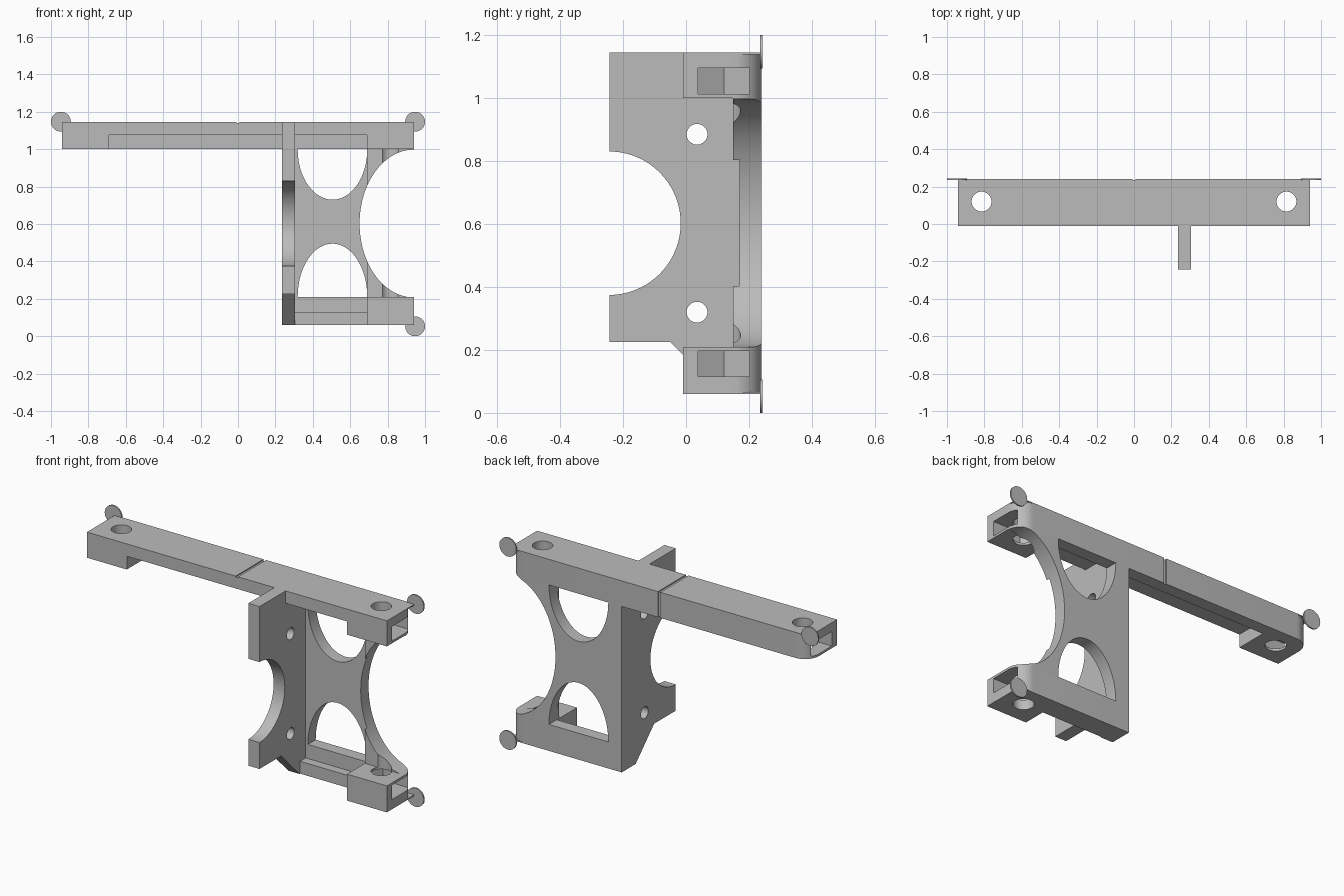
import bpy
import bmesh
from math import cos, sin, pi, radians
from mathutils import Vector

if "Cube" in bpy.data.objects:
    bpy.data.objects.remove(bpy.data.objects["Cube"], do_unlink=True)

grey = bpy.data.materials.new("plain grey")
grey.use_nodes = True
grey.diffuse_color = (0.5, 0.5, 0.5, 1)
grey.node_tree.nodes["Principled BSDF"].inputs["Base Color"].default_value = (0.5, 0.5, 0.5, 1)

# Overall levels
END, FRONT, BACK = 0.94, -0.01, 0.24
TOP, BEAM_LOW, ARM_TOP, BOTTOM = 1.145, 1.0, 0.21, 0.06
MID = (TOP + BOTTOM) / 2
BLOCK, HOLE_X, HOLE_Y = 0.69, 0.815, 0.12
SKIN = 0.006


def prism(name, points, axis, lo, hi):
    """Extrude a 2D outline along an axis; outline uses the other two axes in order."""
    bm = bmesh.new()
    k = "xyz".index(axis)

    def place(p, depth):
        c = list(p)
        c.insert(k, depth)
        return bm.verts.new(Vector(c))

    a = [place(p, lo) for p in points]
    b = [place(p, hi) for p in points]
    bm.faces.new(a)
    bm.faces.new(b)
    for i in range(len(a)):
        j = (i + 1) % len(a)
        bm.faces.new((a[i], a[j], b[j], b[i]))
    bmesh.ops.recalc_face_normals(bm, faces=bm.faces)
    mesh = bpy.data.meshes.new(name)
    bm.to_mesh(mesh)
    bm.free()
    obj = bpy.data.objects.new(name, mesh)
    bpy.context.collection.objects.link(obj)
    mesh.materials.append(grey)
    return obj


def rect(x0, x1, y0, y1):
    return [(x0, y0), (x1, y0), (x1, y1), (x0, y1)]


def box(name, x0, x1, y0, y1, z0, z1):
    return prism(name, rect(x0, x1, y0, y1), "z", z0, z1)


def ellipse(cx, cy, rx, ry, n=64):
    return [(cx + rx * cos(2 * pi * i / n), cy + ry * sin(2 * pi * i / n)) for i in range(n)]


def rounded_plan(x0, x1, y0, round_left=False, r=0.088, n=12):
    """Plan outline whose back corners are rounded at the free ends."""
    arc = [(r * cos(pi / 2 * i / n), r * sin(pi / 2 * i / n)) for i in range(n + 1)]
    pts = [(x0, y0), (x1, y0)] + [(x1 - r + u, BACK - r + v) for u, v in arc]
    if round_left:
        pts += [(x0 + r - u, BACK - r + v) for u, v in reversed(arc)]
    else:
        pts.append((x0, BACK))
    return pts


def cut(obj, cutters):
    bpy.context.view_layer.objects.active = obj
    for c in cutters:
        m = obj.modifiers.new("cut", "BOOLEAN")
        m.operation, m.solver, m.object = "DIFFERENCE", "EXACT", c
        bpy.ops.object.modifier_apply(modifier=m.name)
        bpy.data.objects.remove(c, do_unlink=True)


def bolt_hole(side):
    return prism("cutter", ellipse(side * HOLE_X, HOLE_Y, 0.053, 0.053, 48), "z", -1, 2)


def nut_trap(side, z0, z1):
    """Hexagonal pocket, point inward, open at the beam end."""
    r, h = 0.095, 0.0825
    pts = [(-r, 0), (-r / 2, -h), (0.3, -h), (0.3, h), (-r / 2, h)]
    return prism("cutter", [(side * (HOLE_X + u), HOLE_Y + v) for u, v in pts], "z", z0, z1)


def groove():
    return [box("cutter", -0.008, 0.008, -1, 1, TOP - SKIN, 2),
            box("cutter", -0.008, 0.008, BACK - SKIN, 1, 0.5, 2)]


parts = []

# Long top beam, hollowed underneath between its end blocks
beam = prism("top_beam", rounded_plan(-END, END, FRONT, True), "z", BEAM_LOW, TOP - SKIN)
cut(beam, [box("cutter", -BLOCK, BLOCK, -1, 0.17, 0.9, 1.075)]
    + [bolt_hole(s) for s in (-1, 1)]
    + [nut_trap(s, 1.013, 1.095) for s in (-1, 1)]
    + groove())
skin = box("top_beam_skin", -END, END, FRONT, BACK, TOP - SKIN, TOP)
cut(skin, [bolt_hole(-1), bolt_hole(1)] + groove())
parts += [beam, skin]

# Short lower arm with a stepped ledge
arm = prism("lower_arm", rounded_plan(0.3, END, FRONT), "z", BOTTOM + SKIN, ARM_TOP)
cut(arm, [box("cutter", 0.2, BLOCK, -1, 0.12, -1, 1),
          box("cutter", 0.2, BLOCK, -1, 0.17, 0.13, 1),
          bolt_hole(1), nut_trap(1, 0.115, 0.197)])
arm_skin = box("lower_arm_skin", 0.3, END, FRONT, BACK, BOTTOM, BOTTOM + SKIN)
cut(arm_skin, [box("cutter", 0.2, BLOCK, -1, 0.12, -1, 1), bolt_hole(1)])
parts += [arm, arm_skin]

# Back web with two arched windows and a scooped free edge
web = prism("back_web", rounded_plan(0.3, END, 0.15), "z", ARM_TOP, BEAM_LOW)
cut(web, [box("cutter", 0.2, BLOCK, -1, 0.17, -1, 2),
          prism("cutter", ellipse(0.505, BEAM_LOW, 0.186, 0.27), "y", -1, 1),
          prism("cutter", ellipse(0.505, ARM_TOP, 0.186, 0.285), "y", -1, 1),
          prism("cutter", ellipse(END, MID, 0.29, 0.395, 96), "y", -1, 1),
          bolt_hole(1)])
parts.append(web)

# Upright flange with a half-round bite and two screw holes
side = [(-0.243, TOP), (-0.243, 0.225), (-0.05, 0.225), (0.115, BOTTOM), (BACK, BOTTOM), (BACK, TOP)]
flange = prism("upright_flange", side, "x", 0.235, 0.305)
cut(flange, [prism("cutter", ellipse(-0.245, MID, 0.228, 0.228, 96), "x", 0, 1)]
    + [prism("cutter", ellipse(0.035, z, 0.033, 0.033, 40), "x", 0, 1) for z in (0.885, 0.32)])
parts.append(flange)

# Thin round tabs at the outer corners
for name, x, z in (("upper_left_tab", 0.947, 1.147), ("upper_right_tab", -0.947, 1.147),
                   ("lower_left_tab", 0.947, 0.053)):
    parts.append(prism(name, ellipse(x, z, 0.053, 0.053, 40), "y", 0.235, 0.243))

# Smooth the curved walls, keep the edges crisp
bpy.ops.object.select_all(action="DESELECT")
for p in parts:
    p.select_set(True)
bpy.context.view_layer.objects.active = parts[0]
bpy.ops.object.shade_smooth_by_angle(angle=radians(30))
